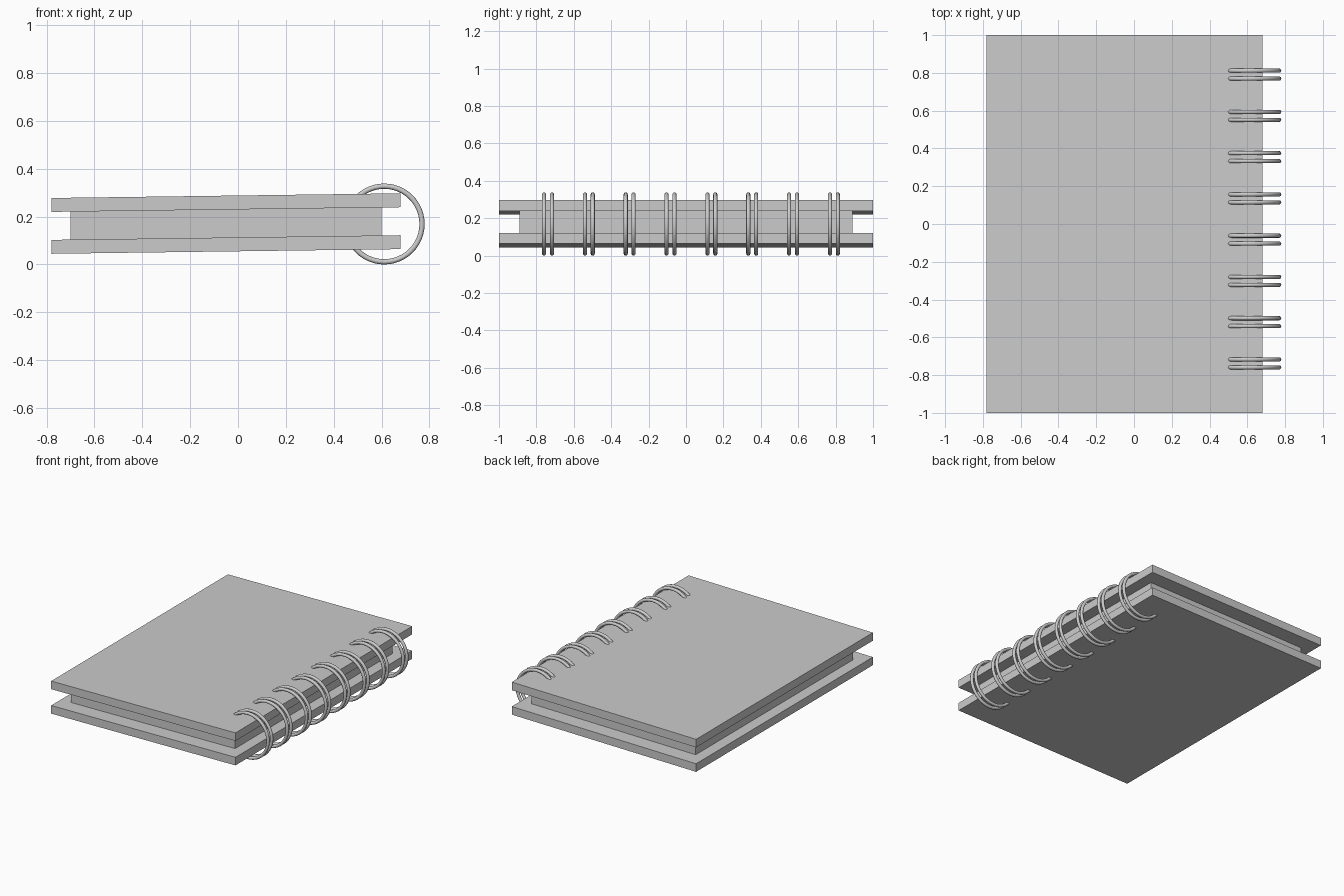
import bpy, math

if "Cube" in bpy.data.objects:
    bpy.data.objects.remove(bpy.data.objects["Cube"])

grey = bpy.data.materials.new("plain grey")
grey.diffuse_color = (0.6, 0.6, 0.6, 1)
grey.use_nodes = True
grey.node_tree.nodes["Principled BSDF"].inputs["Base Color"].default_value = grey.diffuse_color

SLOPE = 0.0195 / 1.46  # the book rises slightly towards the binding


def slab(name, x0, x1, half_y, z0, z1):
    """Box sheared along x; z0 and z1 are heights at x = 0."""
    xs, ys, zs = (x0, x1), (-half_y, half_y), (z0, z1)
    verts = [(x, y, z + SLOPE * x) for x in xs for y in ys for z in zs]
    faces = [(0, 1, 3, 2), (4, 6, 7, 5), (0, 4, 5, 1),
             (2, 3, 7, 6), (0, 2, 6, 4), (1, 5, 7, 3)]
    mesh = bpy.data.meshes.new(name)
    mesh.from_pydata(verts, [], faces)
    mesh.materials.append(grey)
    ob = bpy.data.objects.new(name, mesh)
    bpy.context.collection.objects.link(ob)


# covers and page block
slab("back_cover", -0.78, 0.68, 1.0, 0.055, 0.113)
slab("front_cover", -0.78, 0.68, 1.0, 0.230, 0.288)
slab("page_block", -0.70, 0.60, 0.89, 0.112, 0.231)

# eight pairs of binding rings
for i in range(8):
    yc = -0.738 + 0.2184 * i
    for side in (-1, 1):
        bpy.ops.mesh.primitive_torus_add(
            major_segments=48, minor_segments=12,
            major_radius=0.158, minor_radius=0.011,
            location=(0.611, yc + side * 0.021, 0.169),
            rotation=(math.pi / 2, 0, 0))
        ring = bpy.context.object
        ring.name = f"binding_ring_{i + 1}_{'a' if side < 0 else 'b'}"
        ring.data.materials.append(grey)
        bpy.ops.object.shade_smooth()
